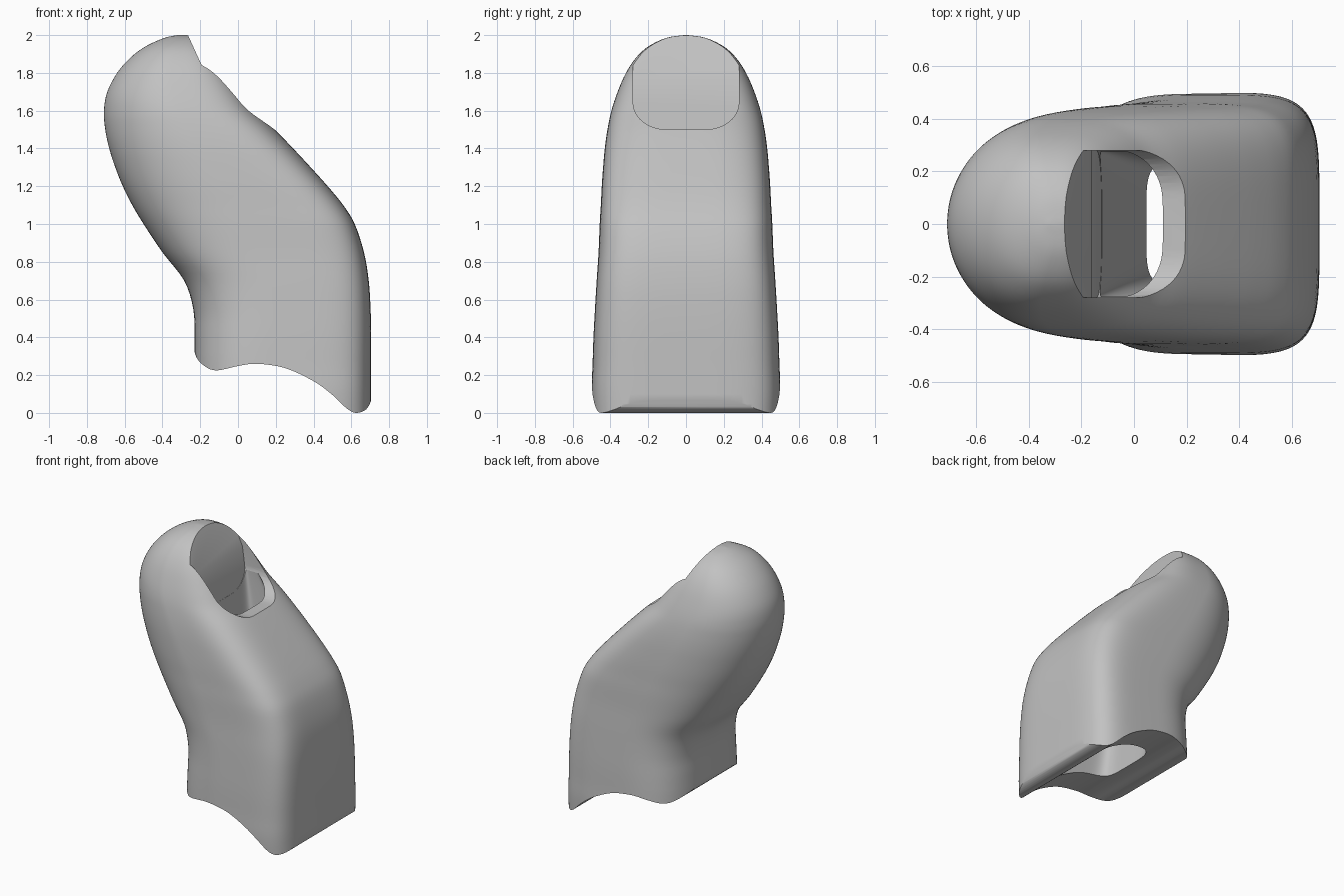
import bpy, bmesh, math

cube = bpy.data.objects.get("Cube")
if cube:
    bpy.data.objects.remove(cube, do_unlink=True)

grey = bpy.data.materials.new("plain grey")
grey.use_nodes = True
grey.diffuse_color = (0.54, 0.54, 0.54, 1)
grey.node_tree.nodes["Principled BSDF"].inputs["Base Color"].default_value = (0.54, 0.54, 0.54, 1)


def finish(name, bm):
    bmesh.ops.recalc_face_normals(bm, faces=bm.faces[:])
    mesh = bpy.data.meshes.new(name)
    bm.to_mesh(mesh)
    bm.free()
    mesh.materials.append(grey)
    obj = bpy.data.objects.new(name, mesh)
    bpy.context.collection.objects.link(obj)
    return obj


def resample(rows, steps):
    """Smooth curve through the rows, whatever their length."""
    result = []
    for i in range(len(rows) - 1):
        a, b, c, d = (rows[max(0, min(len(rows) - 1, i + k))] for k in (-1, 0, 1, 2))
        for s in range(steps):
            t = s / steps
            result.append([
                q + t / 2 * (r - p + t * (2 * p - 5 * q + 4 * r - u + t * (3 * (q - r) + u - p)))
                for p, q, r, u in zip(a, b, c, d)])
    return result + [list(rows[-1])]


def blend(z, low, high, at_low, at_high):
    t = max(0, min(1, (z - low) / (high - low)))
    return at_low + (at_high - at_low) * t


def loft(name, rows, left_power, right_power, count):
    """Stack rounded sections given as height, left x, right x, half width."""
    bm = bmesh.new()
    rings = []
    for z, left, right, half in rows:
        ring = []
        for k in range(count):
            angle = math.tau * (k + 0.5) / count
            c, s = math.cos(angle), math.sin(angle)
            power = 2 / (right_power(z) if c > 0 else left_power(z))
            x = (left + right) / 2 + (right - left) / 2 * math.copysign(abs(c) ** power, c)
            y = half * math.copysign(abs(s) ** power, s)
            ring.append(bm.verts.new((x, y, z)))
        rings.append(ring)
    for low, high in zip(rings, rings[1:]):
        for k in range(count):
            n = (k + 1) % count
            bm.faces.new((low[k], low[n], high[n], high[k]))
    bm.faces.new(rings[0])
    bm.faces.new(rings[-1])
    return finish(name, bm)


def prism(name, near, far, split=None):
    """Join two matching outlines; split divides the near cap along one edge."""
    bm = bmesh.new()
    a = [bm.verts.new(p) for p in near]
    b = [bm.verts.new(p) for p in far]
    for k in range(len(a)):
        n = (k + 1) % len(a)
        bm.faces.new((a[k], a[n], b[n], b[k]))
    if split:
        bm.faces.new(a[:split])
        bm.faces.new([a[0], a[split - 1]] + a[split:])
    else:
        bm.faces.new(a)
    bm.faces.new(b)
    return finish(name, bm)


# Bent outer sleeve with a domed tip
sleeve_rows = [
    (-.1, -.23, .705, .49), (.1, -.23, .705, .5), (.25, -.23, .705, .495),
    (.4, -.23, .705, .49), (.55, -.237, .702, .482), (.7, -.285, .692, .473),
    (.85, -.4, .667, .463), (1, -.5, .618, .457), (1.1, -.56, .557, .451),
    (1.2, -.61, .475, .446), (1.3, -.65, .385, .439), (1.4, -.682, .292, .43),
    (1.5, -.703, .195, .416), (1.6, -.71, .09, .395), (1.7, -.692, .015, .362),
    (1.8, -.64, -.055, .318), (1.88, -.57, -.115, .265), (1.94, -.49, -.17, .2),
    (1.985, -.39, -.22, .105), (2, -.32, -.27, .01)]
sleeve = loft("finger_sleeve", resample(sleeve_rows, 4),
              lambda z: blend(z, .3, 1.6, 3, 2),
              lambda z: blend(z, 1, 1.6, 5, 3.5), 128)

# Window with rounded lower corners and a folded back face
SILL, FOLD, HALF, WIDE, TALL = 1.5, 1.77, .28, .18, .14


def back(z):
    return -.16 - (z - FOLD) * (.456 if z > FOLD else .136)


outline = [(-HALF, FOLD)]
for side in (-1, 1):
    arc = [math.pi / 2 * k / 10 for k in range(11)]
    for t in (arc if side < 0 else arc[::-1]):
        outline.append((side * (HALF - WIDE + WIDE * math.cos(t)),
                        SILL + TALL - TALL * math.sin(t)))
outline.append((HALF, FOLD))
lower_count = len(outline)
outline += [(HALF, 2.2), (-HALF, 2.2)]
window = prism("window_cutter", [(back(z), y, z) for y, z in outline],
               [(1, y, z) for y, z in outline], lower_count)

# Tapering hollow whose flat rear wall runs on from the window's back face
hollow_rows = [(z, back(z) + .001, right, half) for z, right, half in (
    (-.3, .54, .24), (.1, .54, .243), (.4, .54, .247), (.8, .5, .255),
    (1.15, .36, .266), (1.5, .11, .277), (1.61, .02, .279))]
hollow = loft("hollow_cutter", resample(hollow_rows, 4),
              lambda z: blend(z, .2, 1.5, 5, 12),
              lambda z: blend(z, 1, 1.5, 4, 3), 96)

# Arched base with rounded lips
arch = [(-.236, .35), (-.218, .29), (-.17, .243), (-.11, .225), (0, .248), (.1, .26),
        (.25, .237), (.4, .168), (.5, .095), (.58, .02), (.63, 0), (.68, .02), (.707, .07)]
base = [(-1, .35)] + resample(arch, 4) + [(1, .07), (1, -1), (-1, -1)]
base_cut = prism("base_cutter", [(x, -1, z) for x, z in base], [(x, 1, z) for x, z in base])

# Carve the sleeve and keep only the result
cutters = (hollow, window, base_cut)
for cutter in cutters:
    mod = sleeve.modifiers.new(cutter.name, "BOOLEAN")
    mod.operation = "DIFFERENCE"
    mod.solver = "EXACT"
    mod.object = cutter
bpy.context.view_layer.update()
carved = bpy.data.meshes.new_from_object(
    sleeve.evaluated_get(bpy.context.evaluated_depsgraph_get()))
sleeve.modifiers.clear()
sleeve.data = carved
for cutter in cutters:
    bpy.data.objects.remove(cutter, do_unlink=True)

bpy.ops.object.select_all(action="DESELECT")
sleeve.select_set(True)
bpy.context.view_layer.objects.active = sleeve
bpy.ops.object.shade_smooth_by_angle(angle=math.radians(30))
